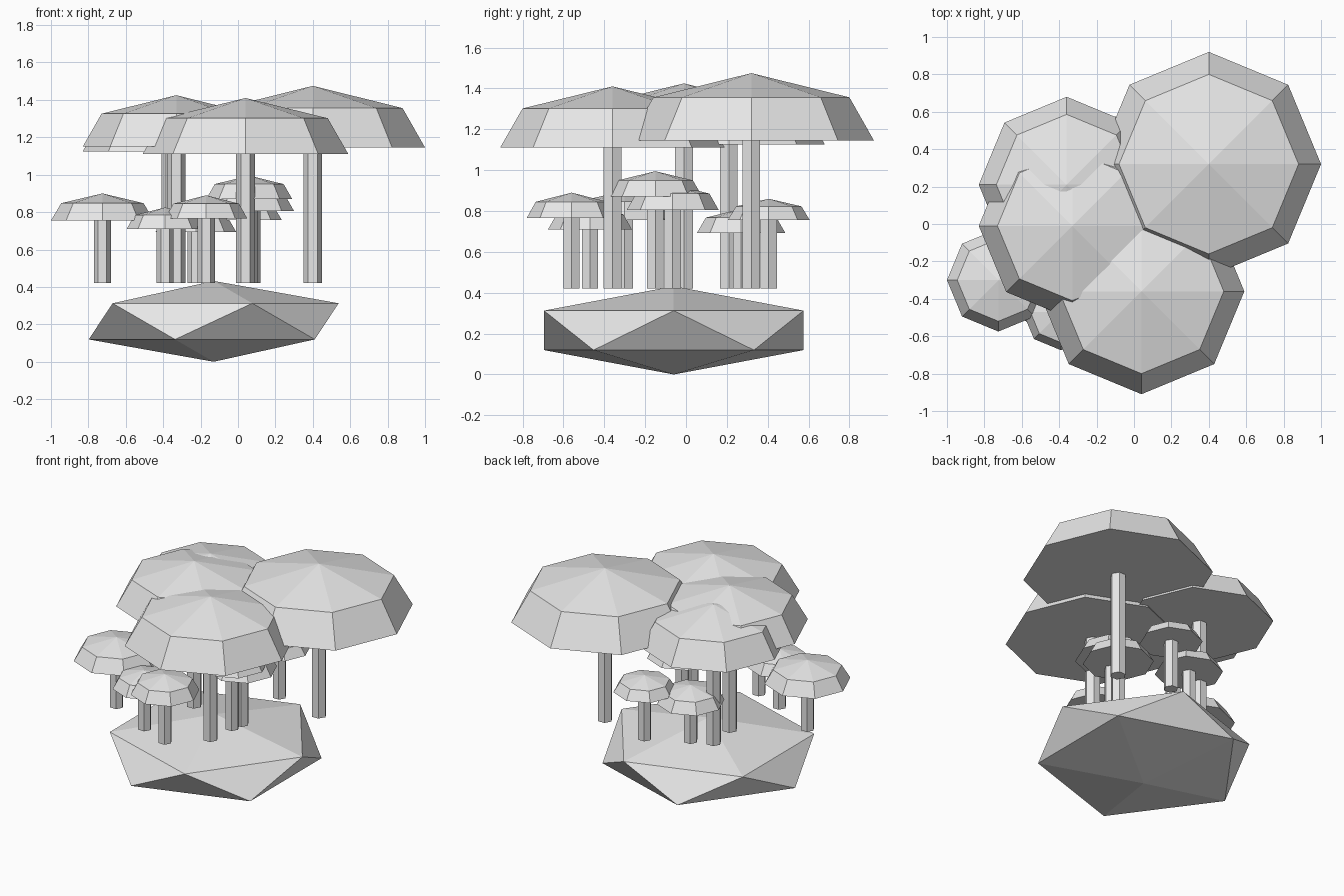
import bpy
import bmesh
import math

cube = bpy.data.objects.get("Cube")
if cube:
    bpy.data.objects.remove(cube, do_unlink=True)

GREY = bpy.data.materials.new("pale_grey")
GREY.use_nodes = True
GREY.diffuse_color = (0.8, 0.8, 0.8, 1)
GREY.node_tree.nodes["Principled BSDF"].inputs["Base Color"].default_value = (0.8, 0.8, 0.8, 1)

STEM_BASE = 0.42


def make_object(name, bm, location):
    bmesh.ops.recalc_face_normals(bm, faces=bm.faces)
    mesh = bpy.data.meshes.new(name)
    bm.to_mesh(mesh)
    bm.free()
    mesh.materials.append(GREY)
    obj = bpy.data.objects.new(name, mesh)
    obj.location = location
    bpy.context.collection.objects.link(obj)
    return obj


def ring(bm, sides, radius, z):
    angles = [math.tau * i / sides for i in range(sides)]
    return [bm.verts.new((radius * math.cos(a), radius * math.sin(a), z)) for a in angles]


def bridge(bm, low, high):
    for i in range(len(low)):
        j = (i + 1) % len(low)
        bm.faces.new((low[i], low[j], high[j], high[i]))


def cap(name, x, y, radius, bottom, apex):
    """Eight-sided cap: flat underside, sloped rim and shallow pointed top."""
    bm = bmesh.new()
    height = apex - bottom
    rim = ring(bm, 8, radius, 0)
    shoulder = ring(bm, 8, radius * 0.8, height * 0.64)
    tip = bm.verts.new((0, 0, height))
    bm.faces.new(rim)
    bridge(bm, rim, shoulder)
    for i in range(8):
        bm.faces.new((shoulder[i], shoulder[(i + 1) % 8], tip))
    make_object(name, bm, (x, y, bottom))


def stem(name, x, y, radius, top):
    """Closed six-sided post."""
    bm = bmesh.new()
    foot = ring(bm, 6, radius, 0)
    head = ring(bm, 6, radius, top - STEM_BASE)
    bridge(bm, foot, head)
    bm.faces.new(foot)
    bm.faces.new(head)
    make_object(name, bm, (x, y, STEM_BASE))


# Squashed faceted rock
bm = bmesh.new()
bmesh.ops.create_icosphere(bm, subdivisions=1, radius=1)
bmesh.ops.scale(bm, vec=(0.747, 0.747, 0.216), verts=bm.verts)
make_object("rock_base", bm, (-0.13, -0.06, 0.216))

# Mushrooms: x, y, cap radius, cap bottom, cap apex
LARGE = [
    (0.40, 0.32, 0.60, 1.145, 1.475),
    (0.04, -0.36, 0.55, 1.11, 1.41),
    (-0.33, -0.01, 0.50, 1.15, 1.425),
    (-0.36, 0.21, 0.47, 1.125, 1.385),
]
SMALL = [
    (-0.725, -0.30, 0.275, 0.755, 0.90),
    (-0.17, -0.56, 0.22, 0.765, 0.89),
    (-0.39, -0.47, 0.205, 0.71, 0.825),
    (0.06, -0.15, 0.23, 0.87, 0.995),
    (0.075, -0.065, 0.225, 0.805, 0.93),
    (0.035, 0.405, 0.20, 0.757, 0.86),
    (-0.225, 0.27, 0.216, 0.693, 0.81),
]
for size, stem_radius, group in (("large", 0.05, LARGE), ("small", 0.046, SMALL)):
    for n, (x, y, radius, bottom, apex) in enumerate(group, 1):
        cap(f"{size}_mushroom_cap_{n}", x, y, radius, bottom, apex)
        stem(f"{size}_mushroom_stem_{n}", x, y, stem_radius, bottom + 0.02)
